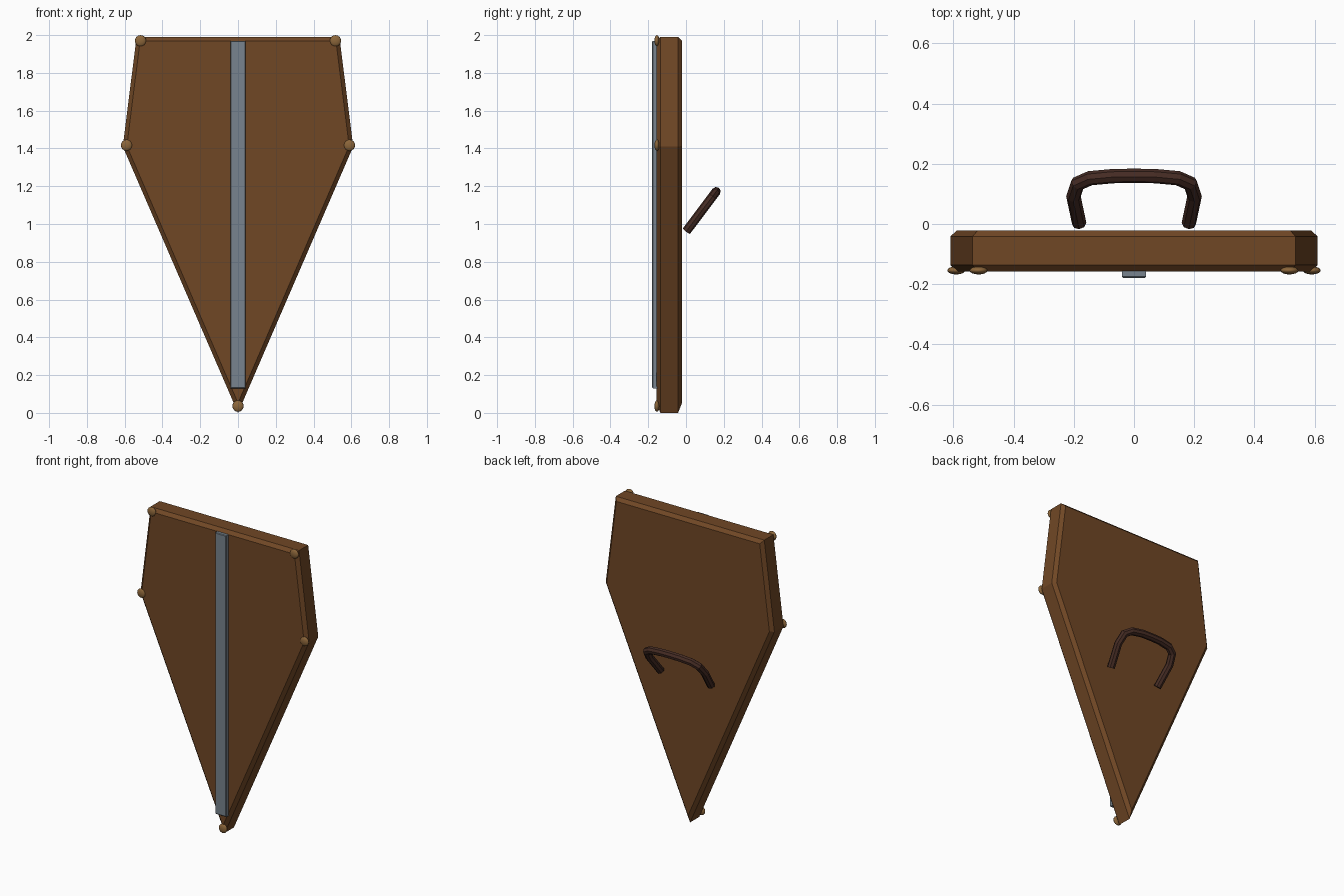
import bpy, bmesh
from mathutils import Vector

if "Cube" in bpy.data.objects:
    bpy.data.objects.remove(bpy.data.objects["Cube"])


def material(name, rgb):
    m = bpy.data.materials.new(name)
    lin = [((c / 255 + 0.055) / 1.055) ** 2.4 for c in rgb]
    m.diffuse_color = (*lin, 1)
    m.use_nodes = True
    m.node_tree.nodes["Principled BSDF"].inputs["Base Color"].default_value = m.diffuse_color
    return m


WOOD = material("brown wood", (112, 71, 37))
STEEL = material("grey steel", (120, 132, 142))
LEATHER = material("dark leather", (70, 44, 36))
BRONZE = material("bronze", (140, 102, 58))


def add_object(name, bm, mat):
    bmesh.ops.recalc_face_normals(bm, faces=bm.faces[:])
    me = bpy.data.meshes.new(name)
    bm.to_mesh(me)
    bm.free()
    me.materials.append(mat)
    ob = bpy.data.objects.new(name, me)
    bpy.context.collection.objects.link(ob)
    return ob


def plate(name, outline, front, back, bevel, mat):
    """Extrude an x-z outline along y and chamfer the front and back rims."""
    bm = bmesh.new()
    face = bm.faces.new([bm.verts.new((x, front, z)) for x, z in outline])
    ext = bmesh.ops.extrude_face_region(bm, geom=[face], use_keep_orig=True)
    moved = [v for v in ext["geom"] if isinstance(v, bmesh.types.BMVert)]
    bmesh.ops.translate(bm, vec=(0, back - front, 0), verts=moved)
    bmesh.ops.recalc_face_normals(bm, faces=bm.faces[:])
    rims = [e for e in bm.edges if abs(e.verts[0].co.y - e.verts[1].co.y) < 1e-5]
    bmesh.ops.bevel(bm, geom=rims, offset=bevel, offset_type='OFFSET',
                    segments=1, profile=0.5, affect='EDGES')
    return add_object(name, bm, mat)


# Shield board
plate("shield_board", [(0, 0), (0.61, 1.41), (0.537, 1.99), (-0.537, 1.99), (-0.61, 1.41)],
      -0.157, -0.021, 0.021, WOOD)

# Central metal strip
plate("centre_strip", [(-0.04, 0.13), (0.04, 0.13), (0.04, 1.97), (-0.04, 1.97)],
      -0.179, -0.14, 0.004, STEEL)

# Flattened rivets at the corners
for i, (x, z) in enumerate([(0, 0.036), (0.59, 1.417), (-0.59, 1.417),
                            (0.516, 1.97), (-0.516, 1.97)]):
    bpy.ops.mesh.primitive_uv_sphere_add(segments=16, ring_count=8, radius=0.03,
                                         location=(x, -0.154, z))
    rivet = bpy.context.object
    rivet.name = f"rivet_{i + 1}"
    rivet.scale = (1, 0.45, 1)
    rivet.data.materials.append(BRONZE)
    bpy.ops.object.shade_smooth()

# Tilted handle: eight-sided tube swept along a mirrored bow
half = [(0.182, 0.0), (0.201, 0.09), (0.187, 0.132), (0.146, 0.15), (0.07, 0.157)]
bow = half + [(0, 0.158)] + [(-x, y) for x, y in reversed(half)]
path = [Vector((x, y + 0.002, 0.962 + 1.33 * y)) for x, y in bow]
plane_normal = Vector((0, -1.33, 1)).normalized()
bm = bmesh.new()
rings = []
import math
for i, p in enumerate(path):
    a = (p - path[i - 1]).normalized() if i else (path[1] - p).normalized()
    b = (path[i + 1] - p).normalized() if i < len(path) - 1 else a
    tangent = (a + b).normalized()
    side = plane_normal.cross(tangent) / max(tangent.dot(a), 0.5)
    ring = []
    for k in range(8):
        t = math.tau * k / 8
        ring.append(bm.verts.new(p + 0.024 * (math.cos(t) * side + math.sin(t) * plane_normal)))
    rings.append(ring)
for r, s in zip(rings, rings[1:]):
    for k in range(8):
        bm.faces.new((r[k], r[(k + 1) % 8], s[(k + 1) % 8], s[k]))
bm.faces.new(rings[0])
bm.faces.new(rings[-1])
add_object("handle", bm, LEATHER)
